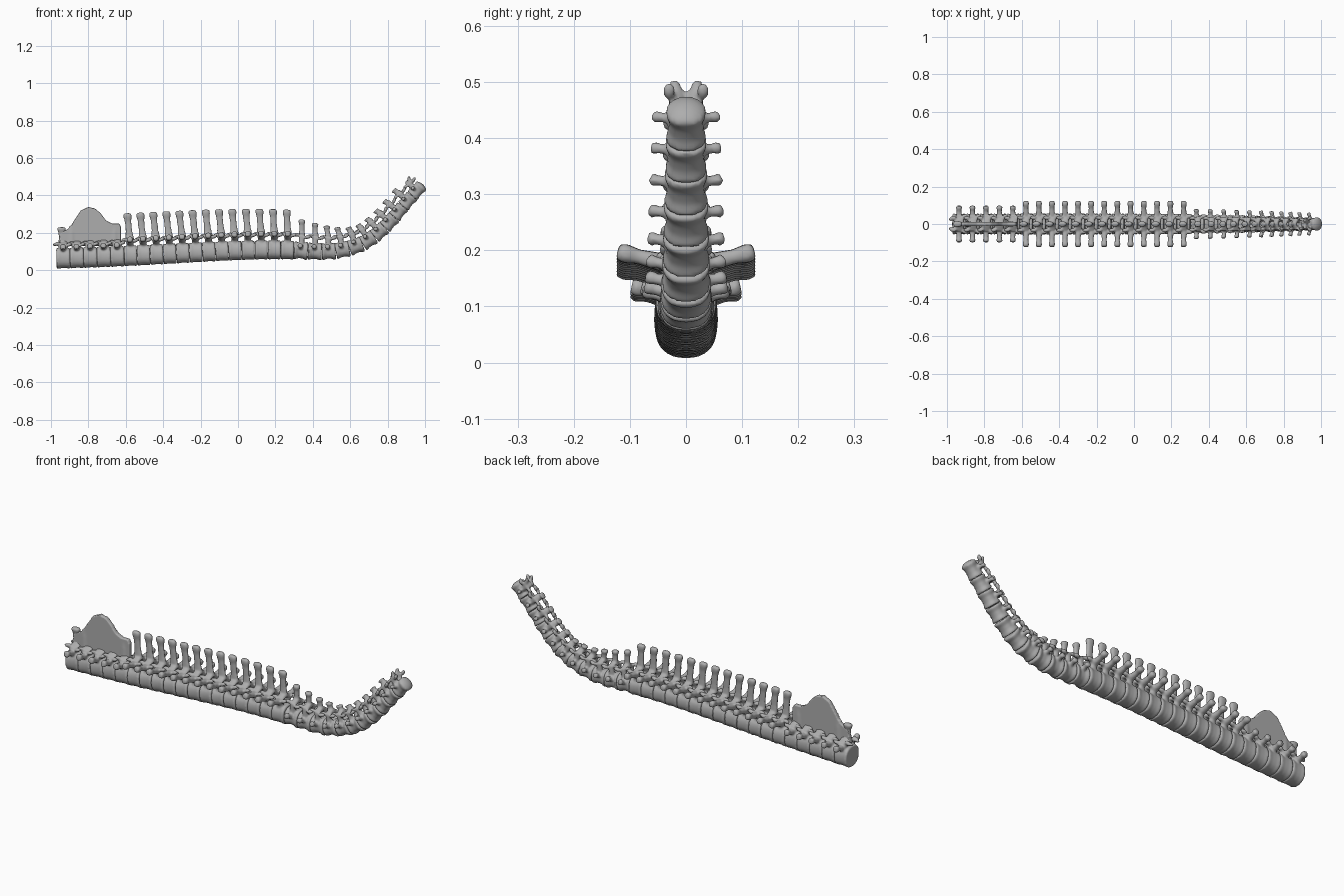
import bpy, bmesh, math
from mathutils import Vector, Matrix

cube = bpy.data.objects.get("Cube")
if cube:
    bpy.data.objects.remove(cube, do_unlink=True)

bone = bpy.data.materials.new("bone_grey")
bone.use_nodes = True
grey = (0.42, 0.42, 0.42, 1)
bone.diffuse_color = grey
bone.node_tree.nodes["Principled BSDF"].inputs["Base Color"].default_value = grey
X, Y, Z = Vector((1, 0, 0)), Vector((0, 1, 0)), Vector((0, 0, 1))


def lerp(a, b, t):
    return a + (b - a) * t


def loft(bm, stations, u, sides=20, power=0.85):
    """Closed tube through (point, radius along u, radius across) stations."""
    d = (Vector(stations[-1][0]) - Vector(stations[0][0])).normalized()
    v = d.cross(u).normalized()
    rings = []
    for p, ru, rv in stations:
        ring = []
        for i in range(sides):
            a = math.tau * i / sides
            c, s = math.cos(a), math.sin(a)
            c = math.copysign(abs(c) ** power, c)
            s = math.copysign(abs(s) ** power, s)
            ring.append(bm.verts.new(Vector(p) + u * ru * c + v * rv * s))
        rings.append(ring)
    for r0, r1 in zip(rings, rings[1:]):
        for i in range(sides):
            j = (i + 1) % sides
            bm.faces.new((r0[i], r0[j], r1[j], r1[i]))
    bm.faces.new(rings[0][::-1])
    bm.faces.new(rings[-1])


def blob(bm, p, r, tilt=0):
    m = Matrix.Translation(p) @ Matrix.Rotation(tilt, 4, 'Y') @ Matrix.Diagonal((*r, 1))
    bmesh.ops.create_icosphere(bm, subdivisions=3, radius=1, matrix=m)


def finish(name, bm, matrix=Matrix(), voxel=0.0055):
    """Fuse the overlapping pieces into one smooth bone."""
    bmesh.ops.recalc_face_normals(bm, faces=bm.faces)
    bm.transform(matrix)
    me = bpy.data.meshes.new(name)
    bm.to_mesh(me)
    bm.free()
    me.materials.append(bone)
    ob = bpy.data.objects.new(name, me)
    bpy.context.collection.objects.link(ob)
    rm = ob.modifiers.new("fuse", 'REMESH')
    rm.mode, rm.voxel_size, rm.use_smooth_shade = 'VOXEL', voxel, True
    sm = ob.modifiers.new("soften", 'SMOOTH')
    sm.factor, sm.iterations = 0.5, 2


# Centre line of the column, sampled by arc length
ctrl = [(-1.1, .062), (-.97, .063), (-.6, .076), (0, .105), (.27, .108), (.4, .101), (.5, .1),
        (.6, .118), (.7, .16), (.8, .245), (.9, .362), (.982, .452), (1.06, .54)]
ctrl = [Vector((x, 0, z)) for x, z in ctrl]
path = []
for p0, p1, p2, p3 in zip(ctrl, ctrl[1:], ctrl[2:], ctrl[3:]):
    m1 = (p2 - p0) * ((p2 - p1).length / (p2 - p0).length)
    m2 = (p3 - p1) * ((p2 - p1).length / (p3 - p1).length)
    for i in range(40):
        t = i / 40
        path.append(p1 * (2*t**3 - 3*t*t + 1) + m1 * (t**3 - 2*t*t + t)
                    + p2 * (3*t*t - 2*t**3) + m2 * (t**3 - t*t))
path.append(ctrl[-2])
dist = [0]
for a, b in zip(path, path[1:]):
    dist.append(dist[-1] + (b - a).length)


def at(s):
    for i in range(len(path) - 1):
        if dist[i + 1] >= s:
            break
    return path[i].lerp(path[i + 1], (s - dist[i]) / (dist[i + 1] - dist[i]))


def length_at_x(x):
    return next(d for d, p in zip(dist, path) if p.x >= x)


def frame(s, length):
    """Matrix of a vertebra: local x along the column, local z to its back."""
    a, b = at(max(s - length / 2, 0)), at(min(s + length / 2, dist[-1]))
    t = (b - a).normalized()
    m = Matrix((t, Y, t.cross(Y))).transposed().to_4x4()
    m.translation = (a + b) / 2
    return m


def body(bm, length, w, h, waist):
    e = length / 2 - .0005
    loft(bm, [((-e, 0, 0), w * .95, h * .95), ((-e * .85, 0, 0), w, h),
              ((-e * .35, 0, 0), w * waist, h * waist), ((e * .3, 0, 0), w * waist, h * waist),
              ((e * .8, 0, 0), w, h), ((e, 0, 0), w * .94, h * .94)], Y, 28, .85)


def arch(bm, w, base, top, rx):
    """Pedicles and roof around the canal."""
    for s in (1, -1):
        loft(bm, [((0, s * w, base - .012), rx, .011), ((0, s * w, top), rx * 1.15, .011)], X)
        loft(bm, [((0, s * (w + .006), top - .003), rx * 1.2, .011),
                  ((0, 0, top + .016), rx * 1.2, .011)], X)


def joints(bm, length, y, z, r):
    """Front and rear articular knobs."""
    for s in (1, -1):
        blob(bm, (length * .43, s * y, z), (r * 1.5, r, r * .8), -.3)
        blob(bm, (-length * .42, s * y * .8, z + r * .6), (r * 1.5, r * .9, r * .8), -.3)


def wings(bm, y0, z0, y1, z1, r, back=0):
    """Transverse processes with knobbed tips."""
    for s in (1, -1):
        a, b = Vector((0, s * y0, z0)), Vector((-back, s * y1, z1))
        loft(bm, [(a, r * 1.1, r), (a.lerp(b, .6), r * .75, r * .75),
                  (a.lerp(b, .85), r, r), (b, r * .8, r * .8)], X)


def spine(bm, z0, z1, rx, ry, lean):
    """Spinous process with a knobbed top."""
    def p(t):
        return (-lean * t, 0, lerp(z0, z1, t))
    loft(bm, [(p(0), rx * 1.15, ry * 1.2), (p(.35), rx * .85, ry * .9), (p(.7), rx * .85, ry),
              (p(.88), rx * 1.08, ry * 1.5), (p(.96), rx, ry * 1.4), (p(1), rx * .7, ry)], X)


s0, s1, s2, s3 = 0, length_at_x(-.615), length_at_x(.297), dist[-1]

# Sacral vertebrae
n = 5
L = (s1 - s0) / n
for i in range(n):
    bm = bmesh.new()
    body(bm, L + .002, .056, .056, .95)
    arch(bm, .028, .05, .068, .022)
    joints(bm, L, .04, .071, .012)
    wings(bm, .03, .048, .097, .062, .0165)
    if i == 0:
        for s in (1, -1):
            blob(bm, (-.042, s * .025, .074), (.014, .009, .008))
        spine(bm, .075, .166, .022, .011, .006)
    finish(f"sacral_vertebra_{i + 1}", bm, frame(s0 + (i + .5) * L, L))

# Sacral crest plate
outline = [(-.965, .13), (-.95, .2), (-.9, .225), (-.88, .26), (-.84, .32), (-.8, .338), (-.765, .33),
           (-.735, .305), (-.705, .265), (-.675, .25), (-.635, .25), (-.625, .23), (-.625, .13)]
bm = bmesh.new()
f = bm.faces.new([bm.verts.new((x, -.011, z)) for x, z in outline])
ext = bmesh.ops.extrude_face_region(bm, geom=[f])
bmesh.ops.translate(bm, vec=Y * .022, verts=[v for v in ext["geom"] if isinstance(v, bmesh.types.BMVert)])
for x in (-.89, -.66):
    loft(bm, [((x, 0, .13), .02, .016), ((x, 0, .2), .018, .014), ((x, 0, .235), .014, .011)], X)
finish("sacral_crest", bm)

# Trunk vertebrae
n = 13
L = (s2 - s1) / n
for i in range(n):
    t = i / (n - 1)
    bm = bmesh.new()
    body(bm, L, lerp(.058, .055, t), lerp(.056, .051, t), .94)
    arch(bm, .03, .05, .078, .017)
    joints(bm, L, .042, .08, .0125)
    wings(bm, .03, .068, .122, .09, .017)
    spine(bm, .085, .228 + .004 * math.sin(t * math.pi) - .012 * t, .021, .0095, .008)
    finish(f"trunk_vertebra_{i + 1}", bm, frame(s1 + (i + .5) * L, L))

# Neck vertebrae, shrinking towards the head
n = 11
L = (s3 - s2) / n
for i in range(n):
    t = i / (n - 1)
    w, h = lerp(.052, .036, t), lerp(.049, .036, t)
    bm = bmesh.new()
    body(bm, L, w, h, .84)
    arch(bm, w * .55, h * .9, h + lerp(.026, .018, t), .014)
    joints(bm, L, lerp(.04, .03, t), h + lerp(.026, .016, t), lerp(.0125, .011, t))
    wings(bm, w * .5, .014, lerp(.08, .06, t), .028, lerp(.0145, .011, t), .006)
    if i < n - 1:
        spine(bm, h + .025, lerp(.106, .096, t) + .06 * max(0, 1 - t * 2.2), .017, .011, .006)
    else:
        # Forked process and rounded socket at the head end
        for s in (1, -1):
            loft(bm, [((-.005, s * .012, h), .015, .012), ((.012, s * .018, h + .03), .012, .012),
                      ((.026, s * .02, h + .05), .008, .008)], X)
        blob(bm, (L * .42, 0, 0), (.016, .033, .034))
    finish(f"neck_vertebra_{i + 1}", bm, frame(s2 + (i + .5) * L, L))
